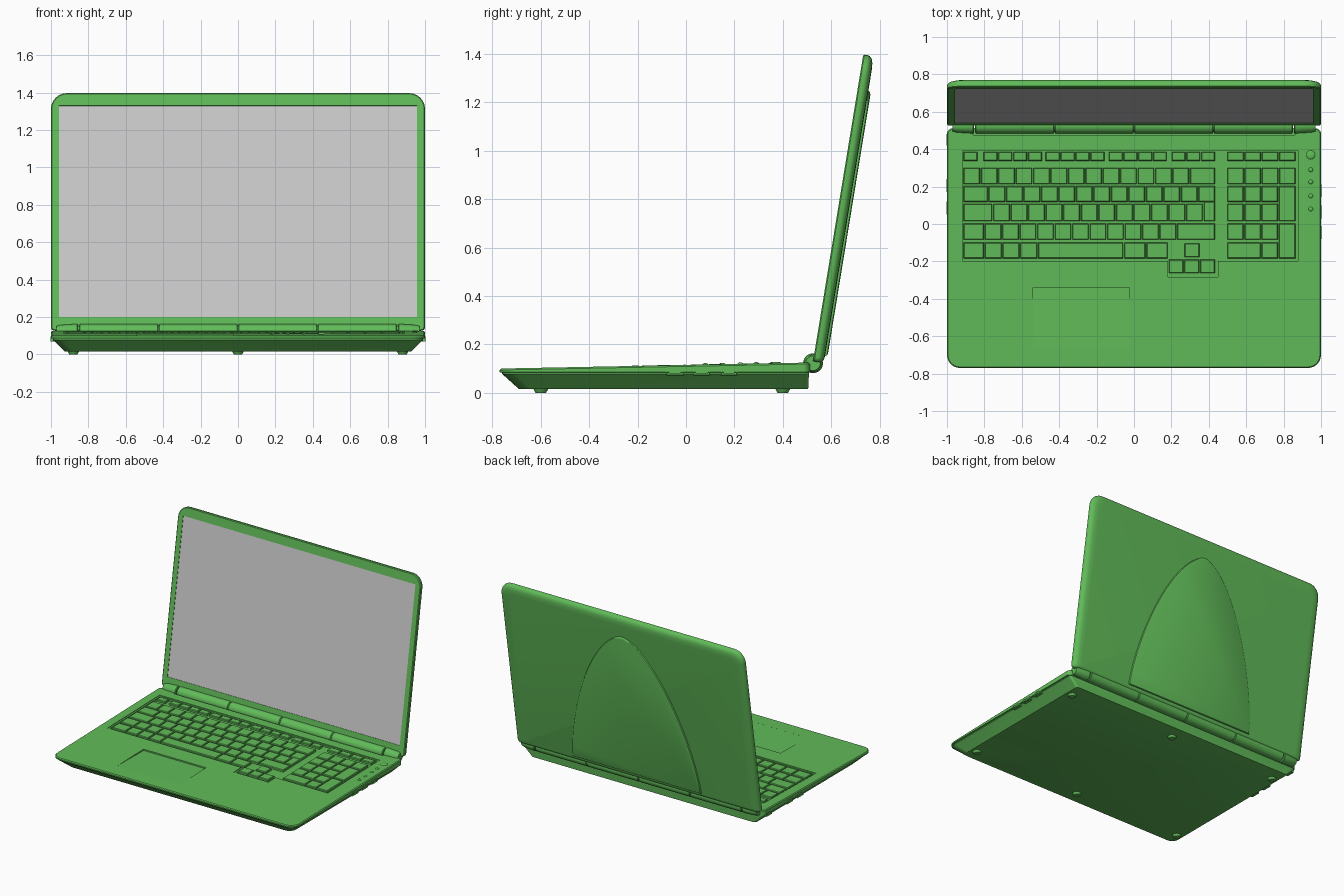
import bpy, bmesh
from math import sin, cos, pi, radians
from mathutils import Matrix, Vector

if "Cube" in bpy.data.objects:
    bpy.data.objects.remove(bpy.data.objects["Cube"])

green = bpy.data.materials.new("green_shell")
green.diffuse_color = (0.12, 0.5, 0.1, 1)
green.use_nodes = True
green.node_tree.nodes["Principled BSDF"].inputs["Base Color"].default_value = green.diffuse_color
TILT = Matrix.Translation((0, 0.525, 0.13)) @ Matrix.Rotation(radians(-9.3), 4, 'X')


def top(y):
    """Height of the gently sloping keyboard deck."""
    return 0.10 + (y + 0.77) * 0.0195


def finish(name, bm, mat=green, matrix=None, angle=35):
    bmesh.ops.recalc_face_normals(bm, faces=bm.faces)
    if matrix:
        bm.transform(matrix)
    me = bpy.data.meshes.new(name)
    bm.to_mesh(me)
    bm.free()
    ob = bpy.data.objects.new(name, me)
    bpy.context.collection.objects.link(ob)
    if mat:
        me.materials.append(mat)
    smooth(ob, angle)
    return ob


def smooth(ob, angle=35):
    for p in ob.data.polygons:
        p.use_smooth = True
    ob.data.set_sharp_from_angle(angle=radians(angle))


def skin(bm, rings):
    """Bridge equal-length rings of points and cap both ends."""
    vs = [[bm.verts.new(p) for p in r] for r in rings]
    n = len(vs[0])
    for a, b in zip(vs, vs[1:]):
        for i in range(n):
            bm.faces.new((a[i], a[(i + 1) % n], b[(i + 1) % n], b[i]))
    bm.faces.new(vs[0][::-1])
    bm.faces.new(vs[-1])


def loft(name, rings, **kw):
    bm = bmesh.new()
    skin(bm, rings)
    return finish(name, bm, **kw)


def rrect(hx, v0, v1, r0, r1, n=6):
    """Rounded rectangle, radius r0 at the low edge and r1 at the high edge."""
    pts = []
    for cx, cv, r, a0 in ((hx - r0, v0 + r0, r0, -90), (hx - r1, v1 - r1, r1, 0),
                          (r1 - hx, v1 - r1, r1, 90), (r0 - hx, v0 + r0, r0, 180)):
        for i in range(n + 1):
            a = radians(a0 + 90 * i / n)
            pts.append((cx + r * cos(a), cv + r * sin(a)))
    return pts


def box(bm, x0, x1, y0, y1, z0, z1):
    skin(bm, [[(x0, y0, z), (x1, y0, z), (x1, y1, z), (x0, y1, z)] for z in (z0, z1)])


def cut(ob, poly, depth):
    """Sink a polygon into the deck; depth is a function of y."""
    cutter = loft("cutter", [[(x, y, top(y) - depth(y)) for x, y in poly],
                             [(x, y, 0.25) for x, y in poly]])
    cutter.hide_render = True
    m = ob.modifiers.new("cut", 'BOOLEAN')
    m.operation, m.solver, m.object = 'DIFFERENCE', 'EXACT', cutter
    bpy.context.view_layer.objects.active = ob
    bpy.ops.object.modifier_apply(modifier=m.name)
    bpy.data.objects.remove(cutter)


# Base body: sloped underside, stepped rim, tilted deck
base = loft("base_body", [
    [(x, y, 0.015) for x, y in rrect(0.925, -0.69, 0.505, 0.05, 0.02)],
    [(x, y, 0.078) for x, y in rrect(0.99, -0.76, 0.508, 0.06, 0.02)],
    [(x, y, 0.084) for x, y in rrect(0.99, -0.76, 0.508, 0.06, 0.02)],
    [(x, y, 0.085) for x, y in rrect(1.0, -0.77, 0.512, 0.07, 0.03)],
    [(x, y, top(y) - 0.006) for x, y in rrect(1.0, -0.77, 0.512, 0.07, 0.03)],
    [(x, y, top(y)) for x, y in rrect(0.994, -0.764, 0.506, 0.064, 0.026)]])


# Keyboard tray with a stepped border, touchpad and hinge notch
def tray(o):
    return [(-.93 + o, -.21 + o), (.17 + o, -.21 + o), (.17 + o, -.295 + o), (.46 - o, -.295 + o),
            (.46 - o, -.21 + o), (.89 - o, -.21 + o), (.89 - o, .405 - o), (-.93 + o, .405 - o)]


def rect(x0, x1, y0, y1):
    return [(x0, y0), (x1, y0), (x1, y1), (x0, y1)]


cut(base, tray(0), lambda y: 0.004)
cut(base, tray(0.012), lambda y: 0.015)
cut(base, rect(-0.54, -0.025, -0.655, -0.34), lambda y: (y + 0.655) * 0.03 + 0.0003)
cut(base, rect(-0.86, 0.86, 0.475, 0.6), lambda y: 0.025)
smooth(base)

# Keys: each row is y0, y1 and runs of (x0, x1, key count)
L, R = -0.914, 0.435
N = [0.496, 0.588, 0.68, 0.772, 0.866]
rows = [
    (.335, .388, [(L, -.835, 1), (-.807, -.49, 4), (-.475, -.155, 4), (-.137, .178, 4), (.2, R, 3), (N[0], N[4], 4)]),
    (.21, .303, [(L, .297, 13), (.297, R, 1), (N[0], N[4], 4)]),
    (.115, .205, [(L, -.78, 1), (-.78, .342, 12), (.342, R, 1), (N[0], N[3], 3)]),
    (.012, .11, [(L, -.755, 1), (-.755, .37, 12), (N[0], N[3], 3)]),
    (.012, .122, [(.37, R, 1)]),
    (-.087, .005, [(L, -.8, 1), (-.8, .228, 11), (.228, R, 1), (N[0], N[3], 3)]),
    (-.187, -.096, [(L, -.8, 1), (-.8, -.515, 3), (-.515, -.055, 1), (-.055, .183, 2),
                    (N[0], N[2], 1), (N[2], N[3], 1)]),
    (-.18, -.1, [(.268, .352, 1)]),
    (-.266, -.187, [(.183, R, 3)]),
    (.012, .205, [(N[3], N[4], 1)]),
    (-.187, .005, [(N[3], N[4], 1)])]
bm = bmesh.new()
for y0, y1, runs in rows:
    for x0, x1, n in runs:
        w = (x1 - x0) / n
        for i in range(n):
            a, b = x0 + i * w, x0 + (i + 1) * w
            skin(bm, [[(x, y, top(y) + h) for x, y in rect(a + g, b - g, y0 + g, y1 - g)]
                      for g, h in ((.003, -.016), (.003, -.003), (.007, .001))])
finish("keys", bm, angle=20)

# Round status buttons right of the keyboard
bm = bmesh.new()
for y, r in ((.37, .024), (.29, .012), (.225, .012), (.15, .012), (.08, .012)):
    bmesh.ops.create_uvsphere(bm, u_segments=16, v_segments=8, radius=1,
                              matrix=Matrix.Translation((0.945, y, top(y))) @ Matrix.Diagonal((r, r, 0.006, 1)))
finish("side_buttons", bm)

# Rubber feet
bm = bmesh.new()
for x in (-0.88, 0, 0.88):
    for y in (-0.6, 0.4):
        bmesh.ops.create_cone(bm, cap_ends=True, segments=20, radius1=0.022, radius2=0.032, depth=0.018,
                              matrix=Matrix.Translation((x, y, 0.009)))
finish("feet", bm)

# Side ports: open frames with a tongue inside
bm = bmesh.new()
for s, y0, y1 in ((1, -.08, -.01), (1, .03, .10), (1, .145, .21), (-1, .05, .12), (-1, .17, .24), (-1, .42, .48)):
    yc, hy = (y0 + y1) / 2, (y1 - y0) / 2
    skin(bm, [[(s * x, yc + a * (hy - g), 0.083 + b * (0.0125 - g))
               for a, b in ((-1, -1), (1, -1), (1, 1), (-1, 1))]
              for x, g in ((.96, 0), (1.002, 0), (1.002, .004), (.99, .004))])
    box(bm, min(s * .98, s), max(s * .98, s), y0 + .01, y1 - .01, .08, .086)
finish("side_ports", bm)

# Hinge barrel segments and tapered end caps
bm = bmesh.new()


def drum(x0, x1, profile):
    skin(bm, [[(x0 + (x1 - x0) * t, .525 + r * cos(a * pi / 16), .122 + r * sin(a * pi / 16))
               for a in range(32)] for t, r in profile])


for i in range(4):
    x = -0.85 + i * 0.425
    drum(x + .002, x + .423, ((0, .036), (.01, .04), (.99, .04), (1, .036)))
drum(-0.85, 0.85, ((0, .034), (1, .034)))
for s in (-1, 1):
    drum(s * .856, s * .97, ((0, .038), (.04, .041), (.8, .036), (1, .03)))
finish("hinge_barrel", bm)

# Lid shell with rounded back edge and recessed screen opening
H = 1.285
rings = [(.06, .045), (.03, .043), (.012, .037), (.003, .028), (0, .02), (0, .005), (.005, 0)]
lid = [[(x, d, z) for x, z in rrect(1 - o, o * .4, H - o, .02, .085 - o * .5)] for o, d in rings]
lid += [[(x, d, z) for x, z in rrect(.957, .072, 1.216, .002, .002)] for d in (0, .007)]
loft("lid_shell", lid, matrix=TILT)

# Screen panel, left grey
bm = bmesh.new()
box(bm, -.957, .957, .003, .012, .072, 1.216)
finish("screen", bm, mat=None, matrix=TILT)

# Raised arch on the back of the lid
half = []
for i in range(25):
    h = sin(pi / 2 * i / 24)
    half.append((0.53 * max(0, 1 - h ** 1.5) ** 0.6, 0.03 + 1.11 * h))
arch = half + [(-x, z) for x, z in half[-2::-1]]
loft("lid_back_arch", [[(x * k, d, .5 + (z - .5) * k) for x, z in arch]
                       for k, d in ((1, .035), (1, .047), (.992, .053), (.975, .056))], matrix=TILT)
